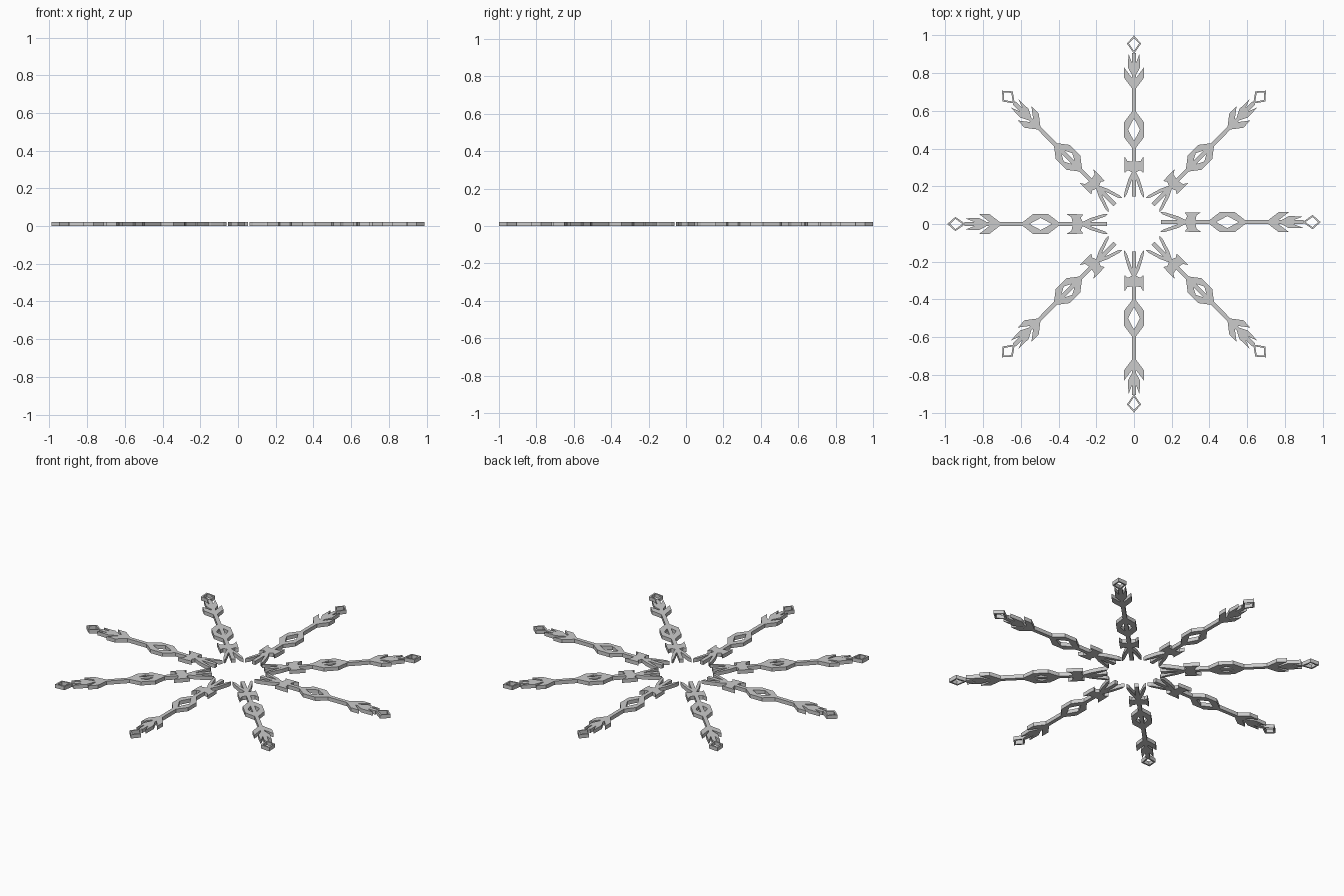
import bpy, bmesh, math
from mathutils import Matrix

if "Cube" in bpy.data.objects:
    bpy.data.objects.remove(bpy.data.objects["Cube"])

H = 0.022   # plate thickness
W = 0.011   # half width of the stem

# Half outlines (sideways, outward); each one is mirrored across the arm axis
HALVES = [
    # hollow diamond tip
    [(0, 1.0), (0.038, 0.957), (0, 0.903), (0, 0.918), (0.027, 0.957), (0, 0.986)],
    # small outer barb
    [(W, 0.79), (0.032, 0.83), (0.03, 0.905), (W, 0.855)],
    # large outer barb
    [(W, 0.72), (0.053, 0.775), (0.053, 0.83), (W, 0.775)],
    # hexagonal ring with diamond opening
    [(0, 0.405), (W, 0.405), (0.053, 0.46), (0.053, 0.54), (W, 0.595), (0, 0.595),
     (0, 0.56), (0.032, 0.5), (0, 0.44)],
    # horned collar
    [(W, 0.275), (0.033, 0.285), (0.05, 0.272), (0.052, 0.31), (0.052, 0.36),
     (0.036, 0.335), (W, 0.33)],
    # splayed inner leg
    [(W, 0.235), (0.04, 0.155), (0.053, 0.14), (0.052, 0.165), (0.031, 0.235), (W, 0.275)],
]


def prism(bm, pts):
    low = [bm.verts.new((x, y, 0)) for x, y in pts]
    top = [bm.verts.new((x, y, H)) for x, y in pts]
    n = len(pts)
    faces = [bm.faces.new(low[::-1]), bm.faces.new(top)]
    for i in range(n):
        j = (i + 1) % n
        faces.append(bm.faces.new((low[i], low[j], top[j], top[i])))
    bmesh.ops.recalc_face_normals(bm, faces=faces)


def stem(bm, a, b):
    prism(bm, [(-W, a), (W, a), (W, b), (-W, b)])


def make_arm(name, angle, through, shift=(0, 0)):
    bm = bmesh.new()
    for half in HALVES:
        prism(bm, half)
        prism(bm, [(-x, y) for x, y in reversed(half)])
    # stem pieces, on the diagonals also crossing the ring opening
    stem(bm, 0.145, 0.405)
    stem(bm, 0.595, 0.907)
    if through:
        stem(bm, 0.43, 0.57)
    bm.transform(Matrix.Translation((shift[0], shift[1], 0)) @
                 Matrix.Diagonal((0.99, 1, 1, 1)) @
                 Matrix.Rotation(angle, 4, 'Z'))
    mesh = bpy.data.meshes.new(name)
    bm.to_mesh(mesh)
    bm.free()
    bpy.context.collection.objects.link(bpy.data.objects.new(name, mesh))


# Eight arms around the open centre
for k in range(8):
    make_arm(f"snowflake_arm_{k + 1}", k * math.pi / 4, k % 2 == 1,
             (0, 0.01) if k == 6 else (0, 0))
